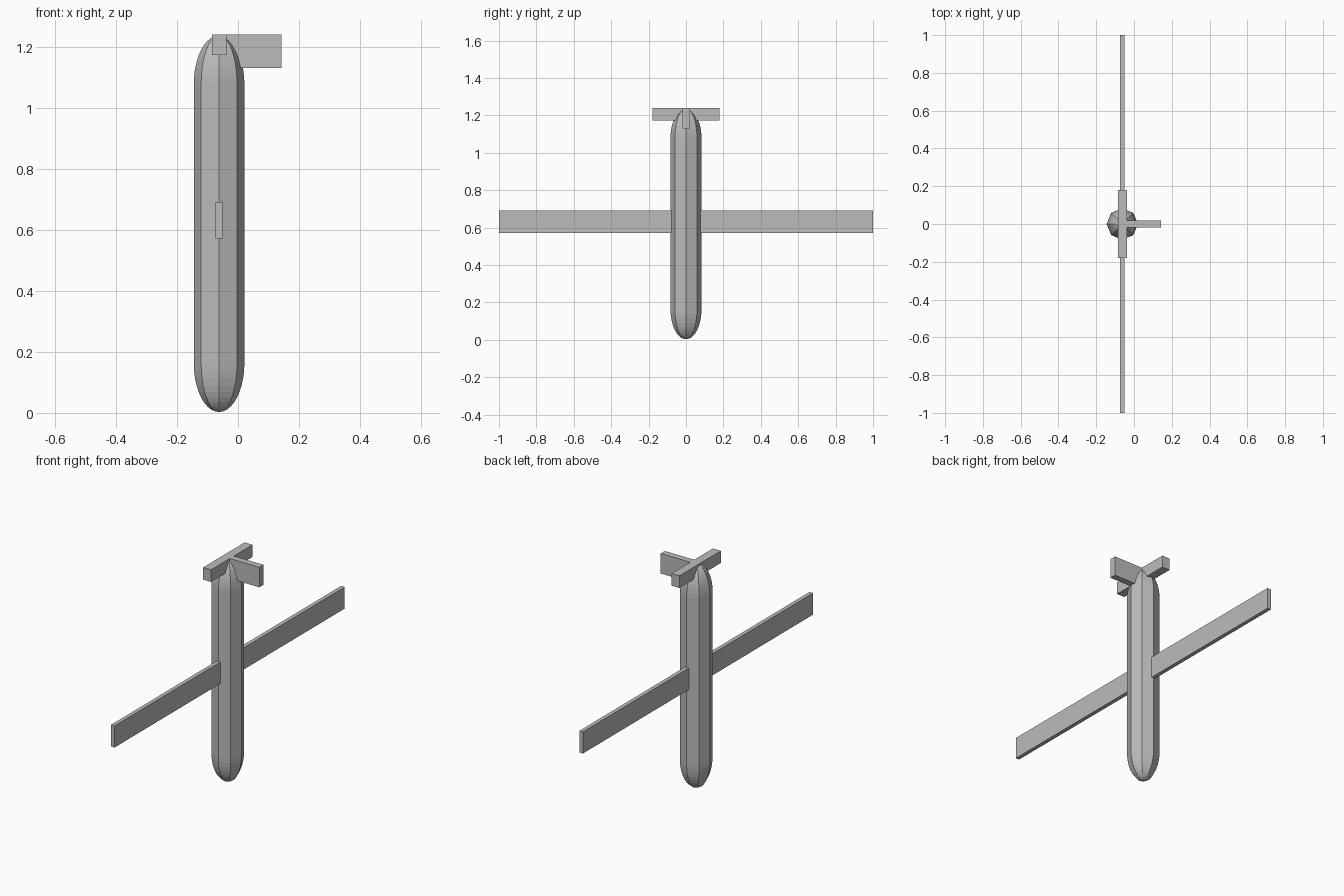
import bpy, bmesh, math

if "Cube" in bpy.data.objects:
    bpy.data.objects.remove(bpy.data.objects["Cube"])

CX = -0.062          # fuselage axis
R, DOME = 0.083, 0.16
Z0, Z1 = 0.003, 1.237

grey = bpy.data.materials.new("plain_grey")
grey.diffuse_color = (0.5, 0.5, 0.5, 1)
grey.use_nodes = True
grey.node_tree.nodes["Principled BSDF"].inputs["Base Color"].default_value = grey.diffuse_color


def finish(name, bm):
    bmesh.ops.recalc_face_normals(bm, faces=bm.faces)
    me = bpy.data.meshes.new(name)
    bm.to_mesh(me)
    bm.free()
    me.materials.append(grey)
    ob = bpy.data.objects.new(name, me)
    bpy.context.collection.objects.link(ob)
    return ob


def box(name, x, y, z):
    bm = bmesh.new()
    bmesh.ops.create_cube(bm, size=1)
    for v in bm.verts:
        v.co = [lo + (c + 0.5) * (hi - lo) for c, (lo, hi) in zip(v.co, (x, y, z))]
    return finish(name, bm)


# Fuselage: eight-sided tube with a long rounded dome at each end
steps = 10
arc = [math.pi / 2 * i / steps for i in range(1, steps + 1)]
profile = [(R * math.sin(a), Z0 + DOME * (1 - math.cos(a))) for a in arc]
profile += [(R * math.sin(a), Z1 - DOME * (1 - math.cos(a))) for a in reversed(arc)]
bm = bmesh.new()
rings = [[bm.verts.new((CX + r * math.cos(k * math.pi / 4),
                        r * math.sin(k * math.pi / 4), z)) for k in range(8)]
         for r, z in profile]
for a, b in zip(rings, rings[1:]):
    for k in range(8):
        n = (k + 1) % 8
        bm.faces.new((a[k], a[n], b[n], b[k]))
for ring, z in ((rings[0], Z0), (rings[-1], Z1)):
    tip = bm.verts.new((CX, 0, z))
    for k in range(8):
        bm.faces.new((ring[k], ring[(k + 1) % 8], tip))
finish("fuselage", bm)

# Straight wing through the body, then the tail surfaces
box("wing", (CX - 0.011, CX + 0.011), (-1, 1), (0.572, 0.691))
box("tailplane", (CX - 0.024, CX + 0.024), (-0.18, 0.18), (1.173, 1.24))
box("tail_fin", (CX, 0.142), (-0.018, 0.018), (1.13, 1.24))
